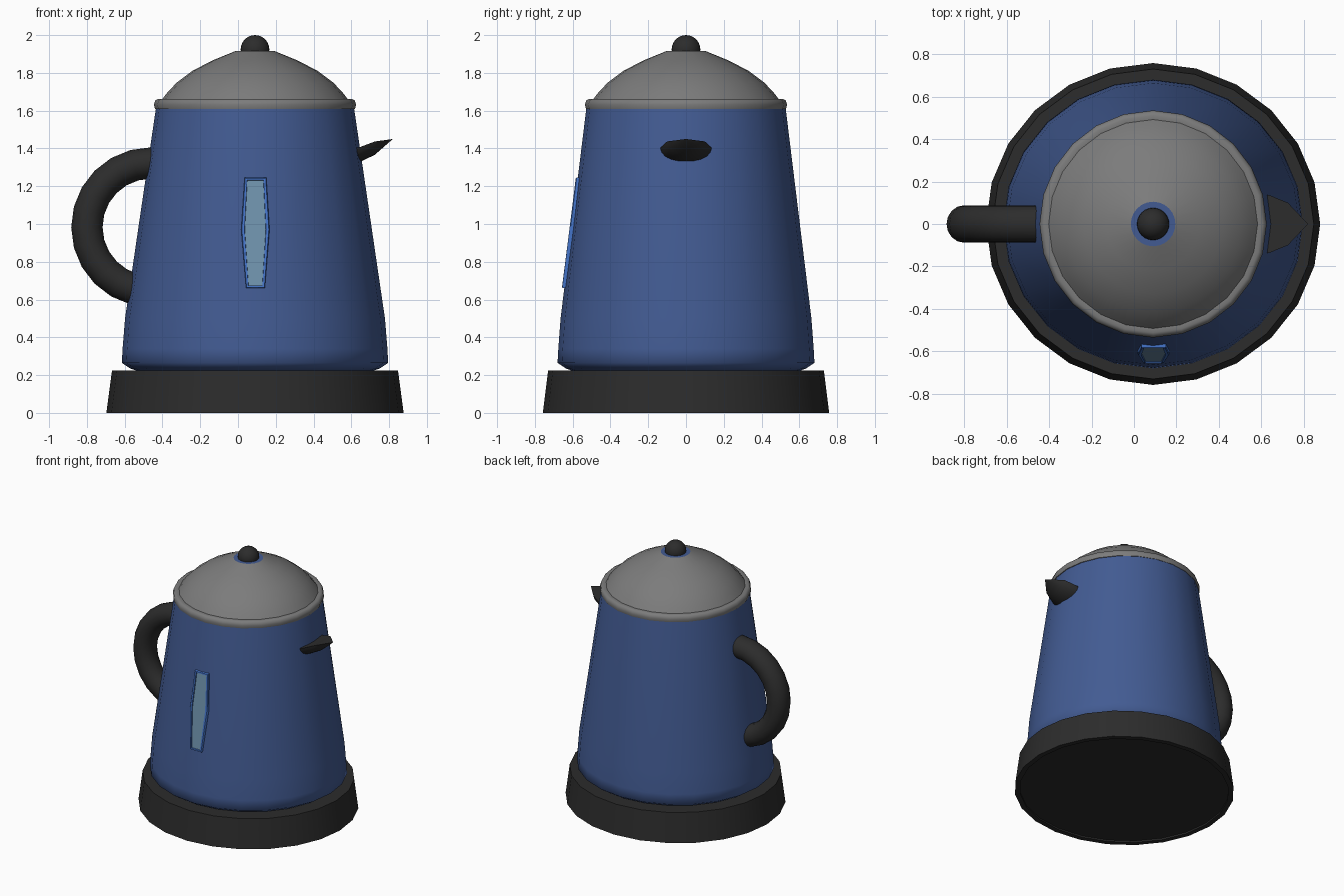
import bpy, bmesh
from math import sin, cos, pi, radians

if "Cube" in bpy.data.objects:
    bpy.data.objects.remove(bpy.data.objects["Cube"])

CX = 0.09   # vertical axis of the kettle


def material(name, rgb):
    m = bpy.data.materials.new(name)
    m.diffuse_color = (*rgb, 1)
    m.use_nodes = True
    m.node_tree.nodes["Principled BSDF"].inputs["Base Color"].default_value = m.diffuse_color
    return m


BLUE = material("blue_enamel", (0.055, 0.105, 0.29))
BLACK = material("black_plastic", (0.025, 0.025, 0.025))
GREY = material("grey_metal", (0.2, 0.2, 0.2))
TRIM = material("window_trim", (0.06, 0.18, 0.6))
GLASS = material("window_glass", (0.16, 0.29, 0.42))


def finish(bm, name, mats, angle=40):
    bmesh.ops.recalc_face_normals(bm, faces=bm.faces)
    me = bpy.data.meshes.new(name)
    bm.to_mesh(me)
    bm.free()
    for m in mats:
        me.materials.append(m)
    ob = bpy.data.objects.new(name, me)
    bpy.context.collection.objects.link(ob)
    bpy.ops.object.select_all(action='DESELECT')
    ob.select_set(True)
    bpy.context.view_layer.objects.active = ob
    bpy.ops.object.shade_smooth_by_angle(angle=radians(angle))
    return ob


def skin(bm, rings, closed=True):
    """Bridge successive rings of vertices with quads."""
    for a, b in zip(rings, rings[1:]):
        n = len(a)
        for i in range(n if closed else n - 1):
            j = (i + 1) % n
            bm.faces.new((a[i], a[j], b[j], b[i]))


def lathe(name, profile, mat, angle=40, n=24, caps=(True, True)):
    """Turn a profile of (x radius, y radius, z) about the kettle axis."""
    bm = bmesh.new()
    rings = [[bm.verts.new((CX + rx * cos(2 * pi * i / n), ry * sin(2 * pi * i / n), z))
              for i in range(n)] for rx, ry, z in profile]
    skin(bm, rings)
    for use, ring in zip(caps, (rings[0], rings[-1])):
        if use:
            bm.faces.new(ring)
    return finish(bm, name, [mat], angle)


# Base stand with a slightly recessed underside
lathe("base", [(.75, .72, .012), (.75, .72, 0), (.787, .758, 0),
               (.757, .73, .225)], BLACK)

# Tapered body
lathe("body", [(.62, .60, .222), (.66, .636, .235), (.705, .68, .265), (.701, .676, .34),
               (.688, .664, .5), (.525, .528, 1.61)], BLUE, 60)

# Lid: rolled rim and dome
lathe("lid", [(.515, .515, 1.605), (.53, .53, 1.61), (.535, .535, 1.632), (.528, .528, 1.655),
              (.512, .512, 1.662), (.492, .492, 1.66), (.465, .465, 1.695), (.415, .415, 1.748),
              (.33, .33, 1.812), (.22, .22, 1.868), (.105, .105, 1.915)], GREY, 50,
      caps=(True, False))
lathe("lid_collar", [(.105, .105, 1.905), (.105, .105, 1.915)], BLUE)

# Knob
bm = bmesh.new()
bmesh.ops.create_uvsphere(bm, u_segments=24, v_segments=12, radius=.076)
bmesh.ops.translate(bm, verts=bm.verts, vec=(CX, 0, 1.924))
finish(bm, "knob", [BLACK])

# Handle: half ring of round tube
bm = bmesh.new()
rings = []
for k in range(13):
    a = radians(90 + 15 * k)
    ring = []
    for i in range(16):
        t = 2 * pi * i / 16
        r = .34 + .083 * cos(t)
        ring.append(bm.verts.new((-.46 + r * cos(a), .088 * sin(t), .983 + r * sin(a))))
    rings.append(ring)
skin(bm, rings)
bm.faces.new(rings[0])
bm.faces.new(rings[-1])
finish(bm, "handle", [BLACK])

# Spout: half-round sections (x, half width, top z, depth) closing to a point
bm = bmesh.new()
rings = [[bm.verts.new((x, -w * cos(pi * i / 10), top - d * sin(pi * i / 10))) for i in range(11)]
         for x, w, top, d in [(.59, .14, 1.40, .085), (.64, .135, 1.405, .08), (.725, .10, 1.437, .07)]]
skin(bm, rings)
tip = bm.verts.new((.82, 0, 1.45))
last = rings[-1]
for i in range(11):
    bm.faces.new((last[i], last[(i + 1) % 11], tip))
bm.faces.new(rings[0])
finish(bm, "spout", [BLACK])

# Water window: raised hexagonal trim with inset glass, lying on the sloped wall
bm = bmesh.new()
outline = [(-.055, 1.245), (.06, 1.245), (.077, .97), (.052, .66), (-.047, .66), (-.073, .97)]


def wall(z):
    return -(.664 - (z - .5) * .1225)


rings = [[bm.verts.new((CX + x * s, wall(z) - out, .953 + (z - .953) * h)) for x, z in outline]
         for s, h, out in [(1, 1, -.02), (1, 1, .006), (.95, .99, .011), (.76, .955, .011), (.74, .95, .003)]]
skin(bm, rings)
bm.faces.new(rings[0])
glass = bm.faces.new(rings[-1])
glass.material_index = 1
finish(bm, "water_window", [TRIM, GLASS], 30)
